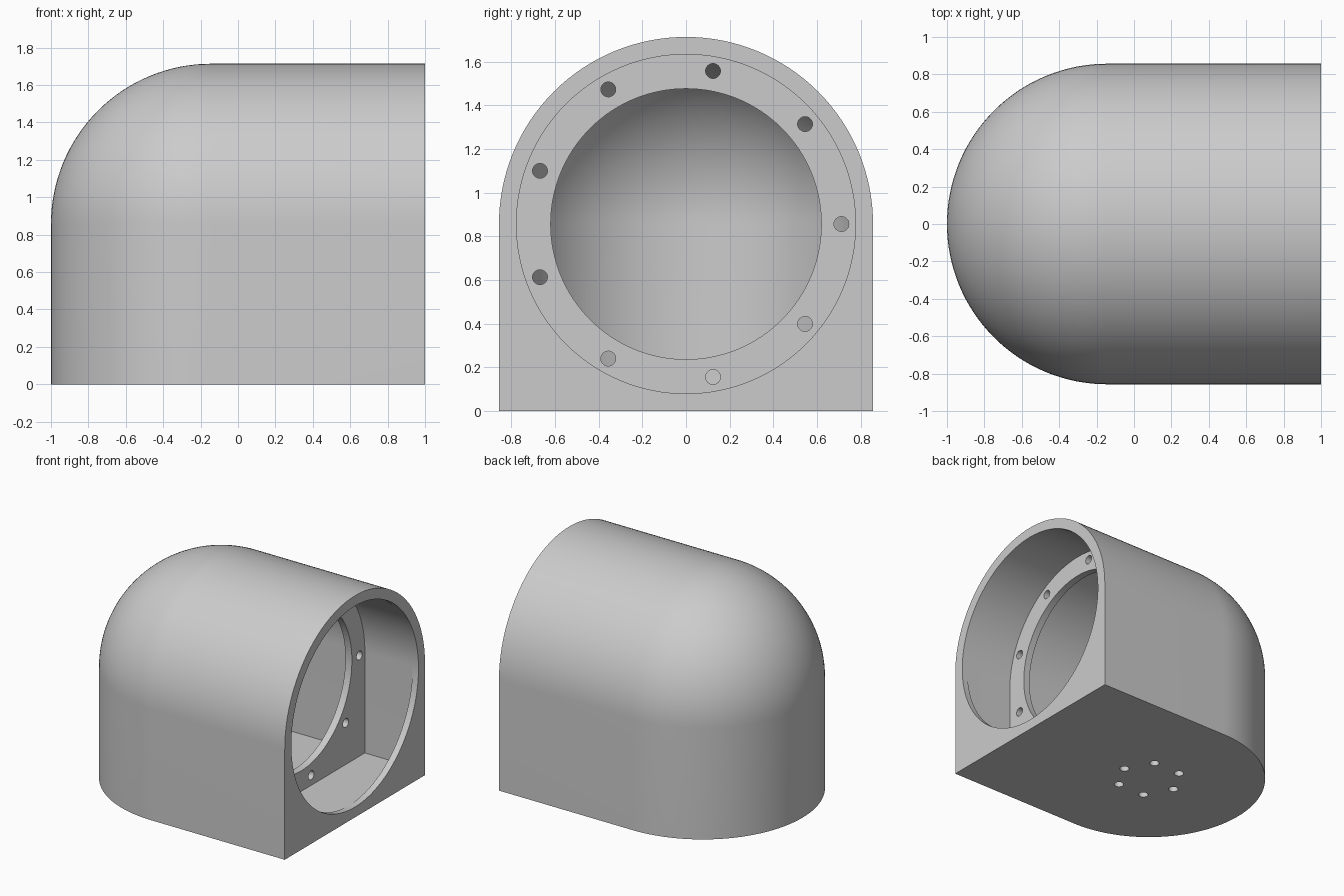
import bpy, bmesh
from math import sin, cos, pi, radians
from mathutils import Matrix, Vector

if "Cube" in bpy.data.objects:
    bpy.data.objects.remove(bpy.data.objects["Cube"], do_unlink=True)

R = 0.857          # outer radius, also height of the dome centre
CX = -0.143        # dome axis along x
WALL = 0.078
SEG = 64

grey = bpy.data.materials.new("light_grey")
grey.use_nodes = True
grey.diffuse_color = (0.6, 0.6, 0.6, 1)
grey.node_tree.nodes["Principled BSDF"].inputs["Base Color"].default_value = (0.6, 0.6, 0.6, 1)


def finish(name, bm):
    bmesh.ops.remove_doubles(bm, verts=bm.verts, dist=1e-5)
    bmesh.ops.recalc_face_normals(bm, faces=bm.faces)
    mesh = bpy.data.meshes.new(name)
    bm.to_mesh(mesh)
    bm.free()
    mesh.materials.append(grey)
    obj = bpy.data.objects.new(name, mesh)
    bpy.context.collection.objects.link(obj)
    return obj


def half_profile(r, floor):
    """Distance from the axis and height, from the floor up to the apex."""
    arc = [(r * cos(i * pi / SEG), R + r * sin(i * pi / SEG)) for i in range(SEG // 2)]
    return [(0, floor), (r, floor)] + arc + [(0, R + r)]


def domed_solid(name, r, floor, x_end):
    """Half-revolved dome on a half cylinder, drawn out straight to x_end."""
    bm = bmesh.new()
    prof = half_profile(r, floor)
    columns = [[(x_end, d, z) for d, z in prof]]
    for k in range(SEG + 1):
        a = pi / 2 + k * pi / SEG
        columns.append([(CX + d * cos(a), d * sin(a), z) for d, z in prof])
    columns.append([(x_end, -d, z) for d, z in prof])
    grid = [[bm.verts.new(p) for p in col] for col in columns]
    for a, b in zip(grid, grid[1:]):
        for i in range(len(prof) - 1):
            bm.faces.new((a[i], b[i], b[i + 1], a[i + 1]))
    # Flat end cap
    bm.faces.new(grid[0][1:] + grid[-1][-2:0:-1])
    bmesh.ops.remove_doubles(bm, verts=bm.verts, dist=1e-5)
    bmesh.ops.dissolve_limit(bm, angle_limit=radians(0.05), verts=bm.verts, edges=bm.edges)
    return finish(name, bm)


def arched_plate(name, r, floor, x0, x1):
    bm = bmesh.new()
    prof = half_profile(r, floor)
    outline = [(d, z) for d, z in prof[1:]] + [(-d, z) for d, z in prof[-2:0:-1]]
    face = bm.faces.new([bm.verts.new((x0, y, z)) for y, z in outline])
    out = bmesh.ops.extrude_face_region(bm, geom=[face])["geom"]
    bmesh.ops.translate(bm, vec=(x1 - x0, 0, 0),
                        verts=[v for v in out if isinstance(v, bmesh.types.BMVert)])
    return finish(name, bm)


def cylinders(name, r, depth, centres, axis, seg):
    bm = bmesh.new()
    turn = Vector((0, 0, 1)).rotation_difference(Vector(axis)).to_matrix().to_4x4()
    for c in centres:
        bmesh.ops.create_cone(bm, cap_ends=True, segments=seg, radius1=r, radius2=r,
                              depth=depth, matrix=Matrix.Translation(c) @ turn)
    return finish(name, bm)


def cut(obj, cutter):
    cutter.hide_render = True
    mod = obj.modifiers.new("cut", "BOOLEAN")
    mod.operation = "DIFFERENCE"
    mod.solver = "EXACT"
    mod.object = cutter
    bpy.context.view_layer.objects.active = obj
    bpy.ops.object.modifier_apply(modifier=mod.name)
    bpy.data.objects.remove(cutter, do_unlink=True)


def smooth(obj):
    bpy.ops.object.select_all(action="DESELECT")
    obj.select_set(True)
    bpy.context.view_layer.objects.active = obj
    bpy.ops.object.shade_smooth_by_angle(angle=radians(30))


# Housing: hollow domed shell with a round mouth and a ring of floor holes
housing = domed_solid("housing", R, 0, 1)
cut(housing, domed_solid("cavity", R - WALL, WALL, 0.95))
cut(housing, cylinders("mouth", R - WALL - 0.002, 0.2, [(1.04, 0, R)], (1, 0, 0), 128))
floor_holes = [(CX + 0.235 * cos(k * pi / 3), 0.235 * sin(k * pi / 3), WALL / 2) for k in range(6)]
cut(housing, cylinders("floor_holes", 0.035, 0.2, floor_holes, (0, 0, 1), 32))
smooth(housing)

# Mounting flange: arched plate with a large bore and nine bolt holes
flange = arched_plate("mounting_flange", R - WALL + 0.004, WALL - 0.004, 0.485, 0.54)
cut(flange, cylinders("bore", 0.62, 0.3, [(0.51, 0, R)], (1, 0, 0), 128))
bolts = [(0.51, 0.712 * cos(k * 2 * pi / 9), R + 0.712 * sin(k * 2 * pi / 9)) for k in range(9)]
cut(flange, cylinders("bolt_holes", 0.034, 0.3, bolts, (1, 0, 0), 32))
smooth(flange)
